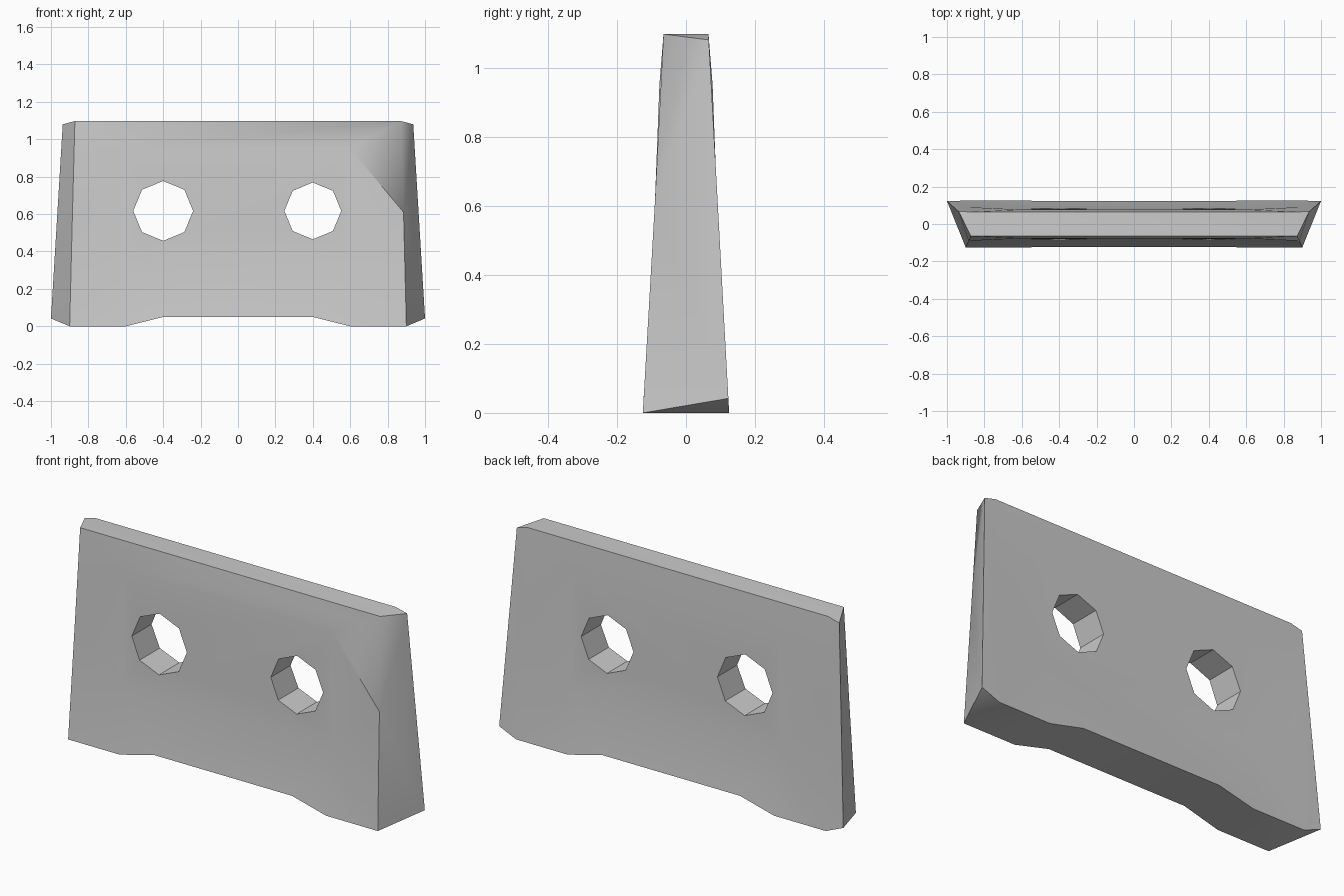
import bpy, bmesh, math
from mathutils import Vector, Matrix

if "Cube" in bpy.data.objects:
    bpy.data.objects.remove(bpy.data.objects["Cube"])


def half_depth(z):
    # the slab tapers evenly from foot to top
    return 0.125 - 0.06 * z / 1.1


# Outline points of one half (x, z); "o" points exist only on the wider back
PTS = {
    "b9": (0.9, 0.0), "b6": (0.6, 0.0), "b4": (0.4, 0.05),
    "t": (0.872, 1.097), "m": (0.885, 0.61),
    "p": (0.6, 0.95), "q": (0.6, 0.35),
    "ob": (1.0, 0.042), "ot": (0.937, 1.08),
}
PANEL_Y = {"p": 0.077, "q": 0.086, "m": 0.09}


def point(name, mirror, side):
    x, z = PTS[name]
    return Vector((x * mirror, side * PANEL_Y.get(name, half_depth(z)), z))


bm = bmesh.new()


def face(*points):
    bm.faces.new([bm.verts.new(p) for p in points])


for side in (-1, 1):
    # central strips spanning both halves
    def L(n): return point(n, -1, side)
    def R(n): return point(n, 1, side)
    face(L("t"), R("t"), R("p"), L("p"))
    face(L("p"), R("p"), R("q"), L("q"))
    face(L("q"), R("q"), R("b4"), L("b4"))
    for mx in (-1, 1):
        def P(n): return point(n, mx, side)
        face(P("q"), P("b6"), P("b4"))
        face(P("q"), P("b9"), P("b6"))
        face(P("q"), P("m"), P("b9"))
        face(P("p"), P("m"), P("q"))
        face(P("p"), P("t"), P("m"))
        if side == 1:
            face(P("m"), P("ob"), P("b9"))
            face(P("m"), P("ot"), P("ob"))
            face(P("m"), P("t"), P("ot"))

# underside, top and ends joining front to back
for mx in (-1, 1):
    def F(n): return point(n, mx, -1)
    def B(n): return point(n, mx, 1)
    face(F("b4"), F("b6"), B("b6"), B("b4"))
    face(F("b6"), F("b9"), B("b9"), B("b6"))
    face(F("b9"), B("ob"), B("b9"))
    face(F("t"), B("ot"), B("t"))
    face(F("b9"), F("m"), B("ob"))
    face(F("m"), B("ot"), B("ob"))
    face(F("m"), F("t"), B("ot"))
for n in ("b4", "t"):
    face(point(n, -1, -1), point(n, 1, -1), point(n, 1, 1), point(n, -1, 1))

bmesh.ops.remove_doubles(bm, verts=bm.verts, dist=1e-4)
bmesh.ops.triangulate(bm, faces=bm.faces)
bmesh.ops.recalc_face_normals(bm, faces=bm.faces)
mesh = bpy.data.meshes.new("tapered_plate")
bm.to_mesh(mesh)
bm.free()
plate = bpy.data.objects.new("tapered_plate", mesh)
bpy.context.collection.objects.link(plate)

# two octagonal through holes
cutters = []
for x, z, r in ((-0.4, 0.617, 0.16), (0.4, 0.617, 0.152)):
    cb = bmesh.new()
    bmesh.ops.create_cone(cb, cap_ends=True, segments=8, radius1=r, radius2=r, depth=0.6,
                          matrix=Matrix.Translation((x, 0, z)) @ Matrix.Rotation(math.pi / 2, 4, "X"))
    cm = bpy.data.meshes.new("hole_cutter")
    cb.to_mesh(cm)
    cb.free()
    cutter = bpy.data.objects.new("hole_cutter", cm)
    cutter.hide_render = True
    bpy.context.collection.objects.link(cutter)
    cutters.append(cutter)
    mod = plate.modifiers.new("hole", "BOOLEAN")
    mod.operation, mod.solver, mod.object = "DIFFERENCE", "EXACT", cutter

bpy.context.view_layer.update()
dg = bpy.context.evaluated_depsgraph_get()
cut = bpy.data.meshes.new_from_object(plate.evaluated_get(dg))
plate.modifiers.clear()
plate.data = cut
for c in cutters:
    bpy.data.objects.remove(c)

# smooth shading with sharp rims; the front right upper corner blends softly
bm = bmesh.new()
bm.from_mesh(cut)
M, T, PP = (point(n, 1, -1) for n in ("m", "t", "p"))


def joins(e, a, b):
    u, v = (w.co for w in e.verts)
    return min((u - a).length + (v - b).length, (u - b).length + (v - a).length) < 1e-3


for f in bm.faces:
    f.smooth = True
for e in bm.edges:
    e.smooth = e.calc_face_angle(0) < math.radians(30)
    if joins(e, M, T):
        e.smooth = True
    elif joins(e, M, PP):
        e.smooth = False
bm.to_mesh(cut)
bm.free()
